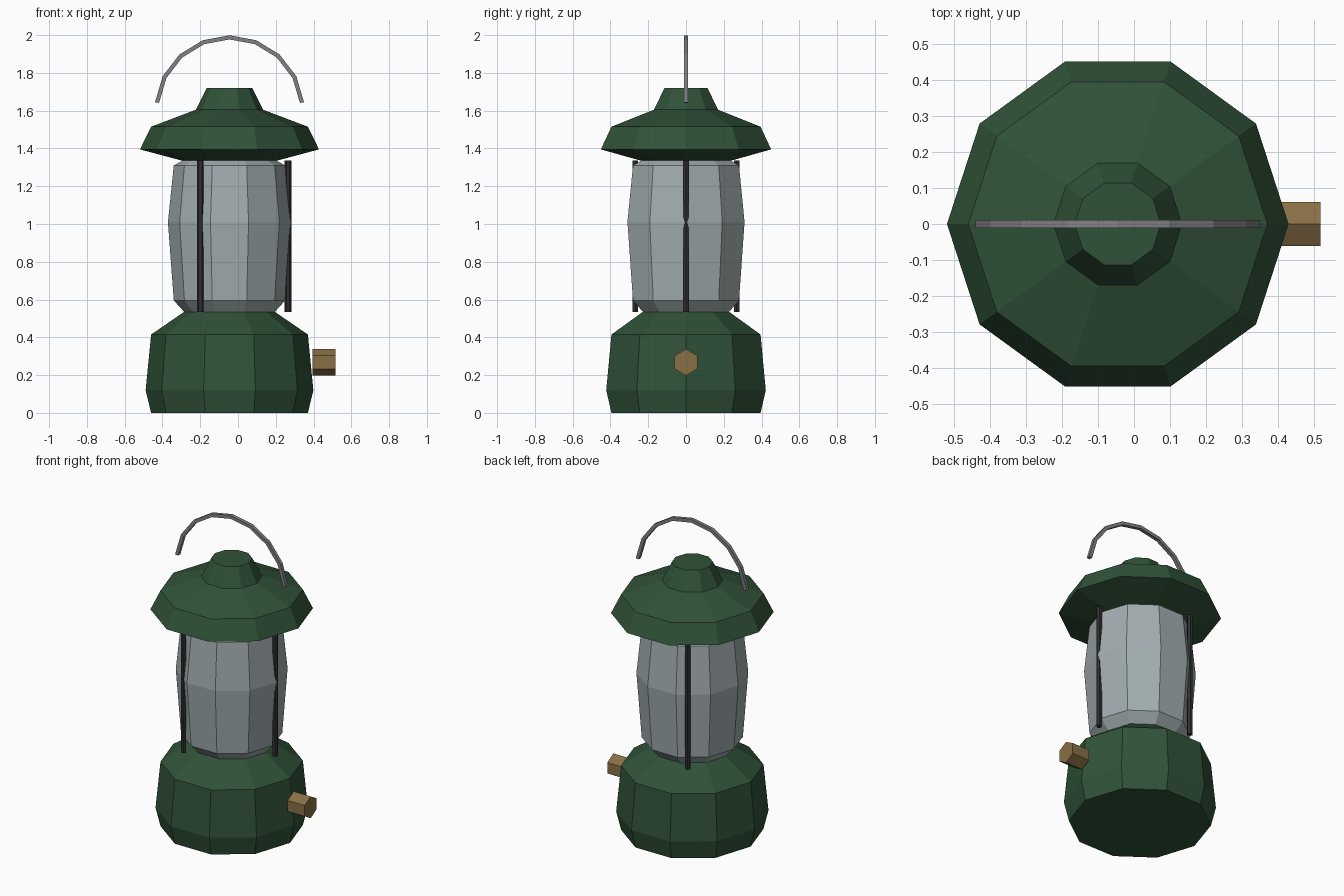
import bpy, bmesh
from math import cos, sin, pi, radians
from mathutils import Vector

cube = bpy.data.objects.get("Cube")
if cube:
    bpy.data.objects.remove(cube)

AXIS = -0.045   # x of the lantern's centre line
SIDES = 10


def material(name, rgb):
    m = bpy.data.materials.new(name)
    m.use_nodes = True
    m.diffuse_color = (*rgb, 1)
    m.node_tree.nodes["Principled BSDF"].inputs["Base Color"].default_value = (*rgb, 1)
    return m


green = material("green paint", (0.03, 0.085, 0.04))
glass = material("grey glass", (0.36, 0.42, 0.43))
dark = material("dark iron", (0.03, 0.03, 0.033))
steel = material("steel", (0.22, 0.22, 0.23))
brass = material("brass", (0.25, 0.16, 0.06))


def loft(name, rings, mat):
    """Skin a list of equal-sized point rings and cap both ends."""
    bm = bmesh.new()
    loops = [[bm.verts.new(p) for p in ring] for ring in rings]
    n = len(loops[0])
    for a, b in zip(loops, loops[1:]):
        for i in range(n):
            j = (i + 1) % n
            bm.faces.new((a[i], a[j], b[j], b[i]))
    bm.faces.new(loops[0])
    bm.faces.new(loops[-1])
    bmesh.ops.recalc_face_normals(bm, faces=bm.faces)
    mesh = bpy.data.meshes.new(name)
    bm.to_mesh(mesh)
    bm.free()
    mesh.materials.append(mat)
    obj = bpy.data.objects.new(name, mesh)
    bpy.context.collection.objects.link(obj)
    return obj


def turned(name, profile, mat, sides=SIDES, x=AXIS, y=0):
    """Turn a (radius, height) profile around a vertical line."""
    angles = [2 * pi * i / sides for i in range(sides)]
    return loft(name, [[(x + r * cos(a), y + r * sin(a), z) for a in angles]
                       for r, z in profile], mat)


# Body
turned("base", [(0.415, 0), (0.444, 0.12), (0.415, 0.415), (0.24, 0.535)], green)
turned("glass_globe", [(0.24, 0.535), (0.295, 0.595), (0.326, 1.01),
                       (0.295, 1.31), (0.25, 1.335)], glass)
turned("roof", [(0.25, 1.335), (0.474, 1.395), (0.415, 1.515),
                (0.178, 1.605), (0.12, 1.72)], green)

# Three guard rods around the globe
for i in range(3):
    a = 2 * pi * i / 3
    turned(f"guard_rod_{i + 1}", [(0.0175, 0.535), (0.0175, 1.335)], dark, 6,
           AXIS + 0.31 * cos(a), 0.31 * sin(a))

# Hexagonal fuel knob on the left side
hexagon = [(0.07 * sin(pi * i / 3), 0.268 + 0.07 * cos(pi * i / 3)) for i in range(6)]
loft("fuel_knob", [[(x, y, z) for y, z in hexagon] for x in (0.395, 0.517)], brass)

# Carrying handle: square bar swept along an arc
HALF = 0.011
rings = []
for i in range(9):
    a = radians(6 + 21 * i)
    out = Vector((cos(a), 0, sin(a)))
    mid = Vector((AXIS, 0, 1.602)) + out * 0.386
    rings.append([mid + out * u * HALF + Vector((0, v * HALF, 0))
                  for u, v in ((-1, -1), (1, -1), (1, 1), (-1, 1))])
loft("handle", rings, steel)
